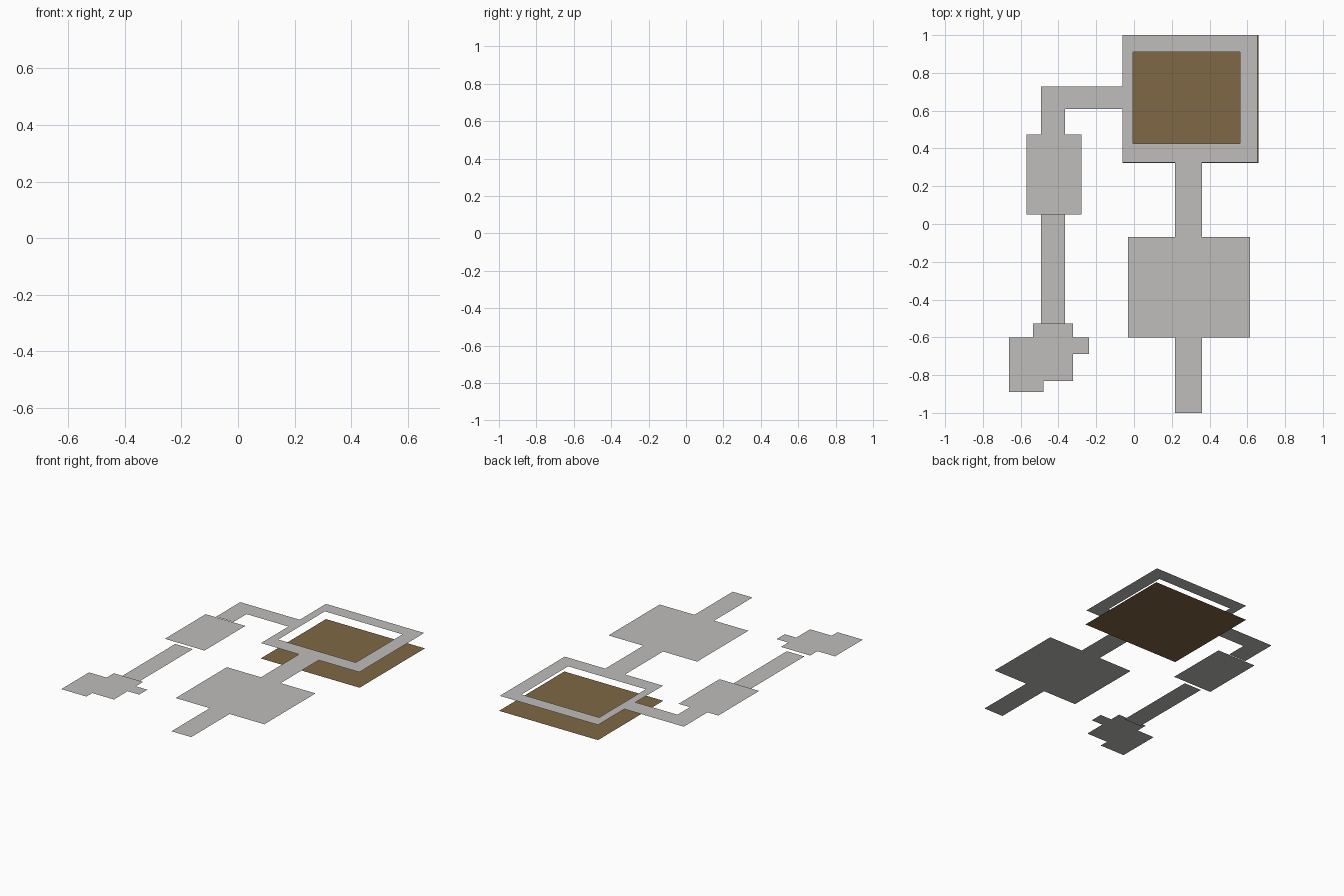
import bpy
import bmesh

if "Cube" in bpy.data.objects:
    bpy.data.objects.remove(bpy.data.objects["Cube"])


def material(name, rgb):
    m = bpy.data.materials.new(name)
    m.diffuse_color = (*rgb, 1.0)
    m.use_nodes = True
    m.node_tree.nodes["Principled BSDF"].inputs["Base Color"].default_value = m.diffuse_color
    return m


GREY = material("light grey", (0.52, 0.515, 0.505))
BROWN = material("brown", (0.215, 0.137, 0.06))


def rect(x0, x1, y0, y1):
    return [(x0, y0), (x1, y0), (x1, y1), (x0, y1)]


def sheet(name, polygons, z, mat):
    """Flat upward-facing sheet made of counter-clockwise polygons."""
    bm = bmesh.new()
    for poly in polygons:
        bm.faces.new([bm.verts.new((x, y, z)) for x, y in poly])
    bmesh.ops.remove_doubles(bm, verts=bm.verts, dist=0.0005)
    me = bpy.data.meshes.new(name)
    bm.to_mesh(me)
    bm.free()
    me.materials.append(mat)
    ob = bpy.data.objects.new(name, me)
    bpy.context.collection.objects.link(ob)
    return ob


TOP = 0.1

# sunken floor below the square walkway
sheet("lower_floor", [rect(-0.06, 0.66, 0.322, 1.0)], 0.0, BROWN)

# square walkway with an open middle
outer = rect(-0.06, 0.655, 0.325, 1.0)
inner = rect(-0.005, 0.56, 0.425, 0.91)
ring = [[outer[i], outer[(i + 1) % 4], inner[(i + 1) % 4], inner[i]] for i in range(4)]
sheet("square_walkway", ring, TOP, GREY)

# main hall with its two corridors
sheet("hall_corridor", [rect(0.216, 0.36, -0.07, 0.325)], TOP, GREY)
sheet("main_hall", [rect(-0.032, 0.613, -0.602, -0.07)], TOP, GREY)
sheet("entry_corridor", [rect(0.216, 0.36, -1.0, -0.602)], TOP, GREY)

# bent corridor to the side room
sheet("bent_corridor", [[(-0.06, 0.727), (-0.493, 0.727), (-0.493, 0.475),
                         (-0.365, 0.475), (-0.365, 0.61), (-0.06, 0.61)]], TOP, GREY)
sheet("side_room", [rect(-0.568, -0.279, 0.051, 0.475)], 0.097, GREY)

# slightly lower corridor to the stepped end room
sheet("low_corridor", [rect(-0.493, -0.365, -0.527, 0.051)], 0.083, GREY)
sheet("end_room", [[(-0.535, -0.527), (-0.535, -0.602), (-0.663, -0.602),
                    (-0.663, -0.89), (-0.48, -0.89), (-0.48, -0.83),
                    (-0.322, -0.83), (-0.322, -0.687), (-0.238, -0.687),
                    (-0.238, -0.602), (-0.322, -0.602), (-0.322, -0.527)]], TOP, GREY)
